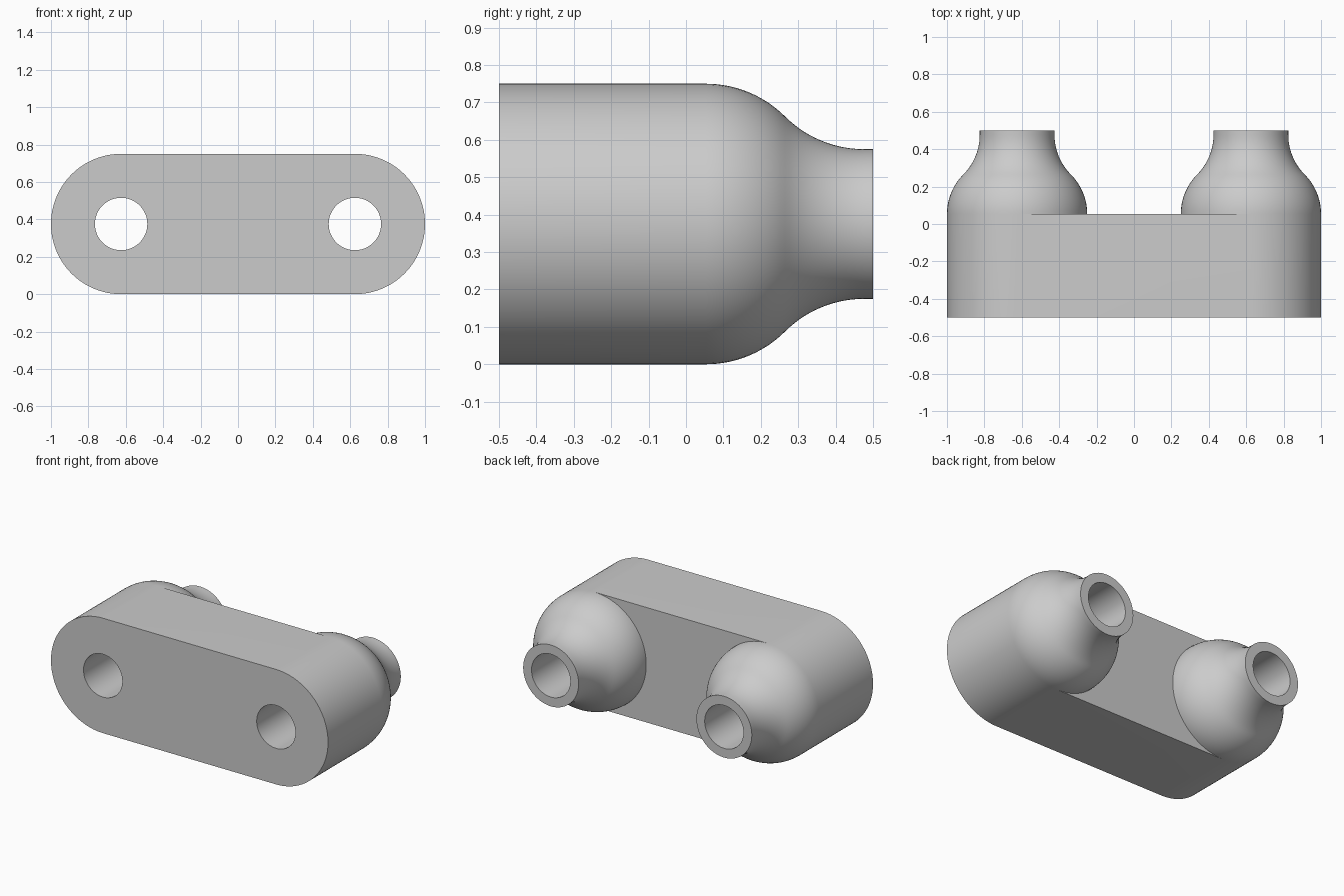
import bpy
import bmesh
from math import sin, cos, pi, acos, sqrt

cube = bpy.data.objects.get("Cube")
if cube:
    bpy.data.objects.remove(cube)

SEGMENTS = 96
HALF = SEGMENTS // 2
STEPS = 14
SPACING, MID_Z = 0.625, 0.375
FRONT, SHOULDER, TIP = -0.5, 0.053, 0.5
BODY_R, NECK_R, BORE_R, FILLET = 0.375, 0.2, 0.14, 0.3

# Profile of a port as (y, radius): shoulder arc, neck arc, lip, bore, front face
turn = acos(1 - (BODY_R - NECK_R) / (2 * FILLET))
neck_y = SHOULDER + 2 * FILLET * sin(turn)
angles = [turn * i / STEPS for i in range(STEPS + 1)]
profile = [(SHOULDER + FILLET * sin(a), BODY_R - FILLET * (1 - cos(a))) for a in angles]
profile += [(neck_y - FILLET * sin(a), NECK_R + FILLET * (1 - cos(a)))
            for a in reversed(angles[:-1])]
profile += [(TIP, NECK_R), (TIP, BORE_R), (FRONT, BORE_R), (FRONT, BODY_R)]

bm = bmesh.new()


def ring(side, y, radius):
    """Circle of vertices; the first half of it faces outwards."""
    points = [2 * pi * i / SEGMENTS - pi / 2 for i in range(SEGMENTS)]
    return [bm.verts.new((side * (SPACING + radius * cos(a)), y, MID_Z + radius * sin(a)))
            for a in points]


def bridge(a, b, indices):
    for i in indices:
        j = (i + 1) % SEGMENTS
        bm.faces.new((a[i], a[j], b[j], b[i]))


# Two hollow ports, each with the rounded end wall of the body
ends = []
for side in (1, -1):
    rings = [ring(side, y, r) for y, r in profile]
    for a, b in zip(rings, rings[1:]):
        bridge(a, b, range(SEGMENTS))
    bridge(rings[-1], rings[0], range(HALF))
    ends.append((rings[0], rings[-1]))

# Web joining the ports: back, front, top and bottom
(back_l, front_l), (back_r, front_r) = ends
bridge(back_l, back_r, range(HALF, SEGMENTS))
bridge(front_l, front_r, range(HALF, SEGMENTS))
for i in (0, HALF):
    bm.faces.new((front_l[i], front_r[i], back_r[i], back_l[i]))

bmesh.ops.recalc_face_normals(bm, faces=bm.faces)
mesh = bpy.data.meshes.new("twin_port_body")
bm.to_mesh(mesh)
bm.free()

body = bpy.data.objects.new("twin_port_body", mesh)
bpy.context.collection.objects.link(body)

# Plain grey finish
grey = bpy.data.materials.new("plain_grey")
grey.use_nodes = True
colour = (0.6, 0.6, 0.6, 1)
grey.diffuse_color = colour
grey.node_tree.nodes["Principled BSDF"].inputs["Base Color"].default_value = colour
mesh.materials.append(grey)

bpy.context.view_layer.objects.active = body
body.select_set(True)
bpy.ops.object.shade_smooth_by_angle(angle=pi / 6)
